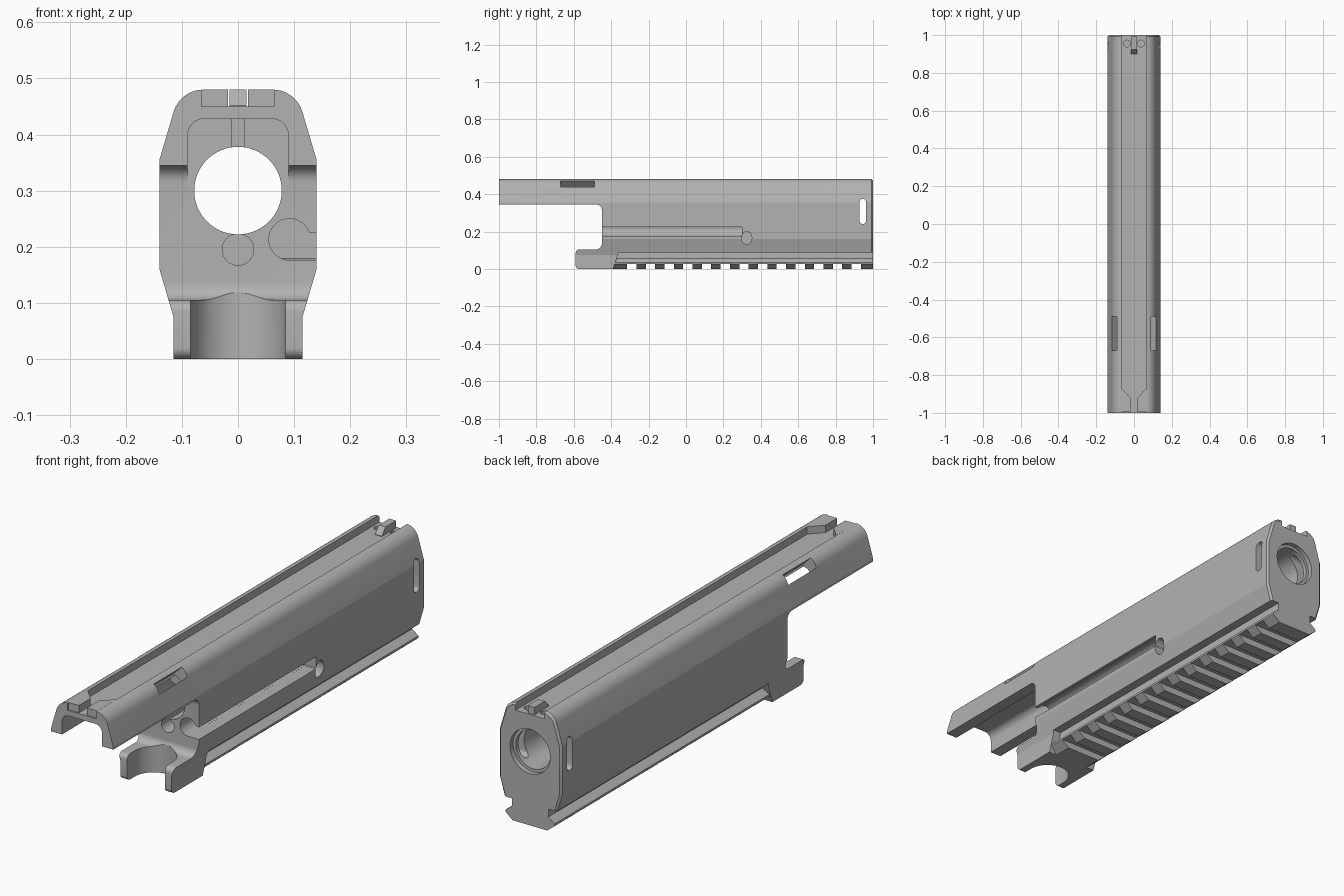
import bpy, bmesh
from math import radians, cos, sin, pi

if "Cube" in bpy.data.objects:
    bpy.data.objects.remove(bpy.data.objects["Cube"])

grey = bpy.data.materials.new("plain_grey")
grey.use_nodes = True
COLOUR = (0.45, 0.45, 0.45, 1)
grey.diffuse_color = COLOUR
grey.node_tree.nodes["Principled BSDF"].inputs["Base Color"].default_value = COLOUR


def arc(cx, cy, r, start, end, n=8):
    steps = [radians(start + (end - start) * i / n) for i in range(n + 1)]
    return [(cx + r * cos(t), cy + r * sin(t)) for t in steps]


def circle(cx, cy, r, n=48):
    return arc(cx, cy, r, 0, 360, n)[:-1]


def rect(u0, u1, v0, v1):
    return [(u0, v0), (u1, v0), (u1, v1), (u0, v1)]


def mirrored(pts):
    """Close a right-hand profile with its reflection."""
    return pts + [(-u, v) for u, v in reversed(pts)]


def flip(pts):
    return [(-u, v) for u, v in pts]


def prism(name, pts, axis, a, b, end_bevel=0):
    """Extrude a 2D outline along an axis from a to b."""
    place = {"x": lambda u, v, w: (w, u, v),
             "y": lambda u, v, w: (u, w, v),
             "z": lambda u, v, w: (u, v, w)}[axis]
    bm = bmesh.new()
    near = [bm.verts.new(place(u, v, a)) for u, v in pts]
    far = [bm.verts.new(place(u, v, b)) for u, v in pts]
    bm.faces.new(near)
    cap = bm.faces.new(far)
    for i in range(len(pts)):
        j = (i + 1) % len(pts)
        bm.faces.new((near[i], near[j], far[j], far[i]))
    bmesh.ops.recalc_face_normals(bm, faces=bm.faces)
    if end_bevel:
        bmesh.ops.bevel(bm, geom=list(cap.edges), offset=end_bevel,
                        segments=1, affect="EDGES")
    mesh = bpy.data.meshes.new(name)
    bm.to_mesh(mesh)
    bm.free()
    mesh.materials.append(grey)
    obj = bpy.data.objects.new(name, mesh)
    bpy.context.collection.objects.link(obj)
    return obj


def cut(target, pts, axis, a, b):
    cutter = prism("cutter", pts, axis, a, b)
    cutter.hide_render = True
    mod = target.modifiers.new("cut", "BOOLEAN")
    mod.operation = "DIFFERENCE"
    mod.solver = "EXACT"
    mod.object = cutter
    bpy.context.view_layer.objects.active = target
    bpy.ops.object.modifier_apply(modifier=mod.name)
    bpy.data.objects.remove(cutter)


# Main housing with sloped flanks and rounded shoulders
outline = [(0.115, 0), (0.115, 0.075), (0.14, 0.16), (0.14, 0.355)]
outline += arc(0.062, 0.425, 0.055, 18, 90)
housing = prism("housing", mirrored(outline), "y", -1, 1, 0.008)

# Open space under the front cover, above the rounded lower lip
notch = [(-1.1, 0.345)]
notch += arc(-0.48, 0.315, 0.03, 90, 0) + arc(-0.48, 0.135, 0.03, 0, -90)
notch += arc(-0.57, 0.085, 0.02, 90, 180) + arc(-0.57, 0.02, 0.02, 180, 270)
notch += [(-0.57, -0.1), (-1.1, -0.1)]
cut(housing, notch, "x", -0.3, 0.3)

# Hollow inside of the front cover
hollow = [(0.09, 0.25)] + arc(0.06, 0.398, 0.03, 0, 90)
cut(housing, mirrored(hollow), "y", -1.1, -0.4495)

# Space for the underside rail
cut(housing, [(-0.36, 0.088), (1.1, 0.088), (1.1, -0.1), (-0.424, -0.1)],
    "x", -0.3, 0.3)

# Curved cradle in the lower lip
cradle = [(0.085, -0.7)] + arc(0, -0.54, 0.085, 0, 180, 32) + [(-0.085, -0.7)]
cut(housing, cradle, "z", -0.1, 0.16)

# Main bore, its rear recess, the key slot and the small pin hole
cut(housing, circle(0, 0.3, 0.078, 64), "y", -1.2, 1.2)
cut(housing, circle(0, 0.3, 0.09, 64), "y", 0.98, 1.2)
cut(housing, rect(-0.012, 0.012, 0.35, 0.428), "y", -0.6, -0.35)
cut(housing, circle(0, 0.195, 0.028), "y", -0.6, -0.2)

# Keyhole channel along the left flank with a round end hole
cut(housing, circle(0.092, 0.213, 0.037), "y", -0.6, 0.3)
cut(housing, rect(0.09, 0.2, 0.176, 0.225), "y", -0.6, 0.3)
oval = [(0.325 + 0.027 * cos(t * pi / 16), 0.166 + 0.035 * sin(t * pi / 16))
        for t in range(32)]
cut(housing, oval, "x", 0.05, 0.3)

# Rounded slot through both flanks at the rear
slot = arc(0.945, 0.357, 0.018, 180, 0) + arc(0.945, 0.258, 0.018, 0, -180)
cut(housing, slot, "x", -0.3, 0.3)

# Long top groove and two small wells at its rear end
cut(housing, rect(-0.065, 0.065, 0.45, 0.6), "y", -1.1, 1.1)
for side in (-1, 1):
    cut(housing, circle(0.037 * side, 0.955, 0.018, 24), "z", 0.42, 0.5)

# Slanted windows through the shoulders of the cover
window = [(0.125, 0.447), (0.104, 0.485), (0.054, 0.435), (0.075, 0.397)]
for pts in (window, flip(window)):
    cut(housing, pts, "y", -0.67, -0.49)

# Dovetail rail with cross slots
rail_half = [(0.078, 0), (0.11, 0.026), (0.11, 0.035), (0.082, 0.056), (0.082, 0.1)]
rail = prism("underside_rail", mirrored(rail_half), "y", -0.4, 1)
for i in range(13):
    start = -0.315 + 0.1 * i
    cut(rail, rect(start, start + 0.05, -0.1, 0.027), "x", -0.3, 0.3)

# Paired blocks at the front of the groove
block = [(0.018, -0.995), (0.065, -0.995), (0.065, -0.87), (0.018, -0.92)]
blocks = [prism("front_block_left", block, "z", 0.44, 0.48),
          prism("front_block_right", flip(block), "z", 0.44, 0.48)]

# Ramped post at the rear of the groove
post = prism("rear_post", [(0.9, 0.44), (0.9, 0.452), (0.925, 0.48),
                           (0.992, 0.48), (0.992, 0.44)], "x", -0.015, 0.015)

# Smooth the rounded surfaces, keep hard edges
for obj in [housing, rail, post] + blocks:
    bpy.ops.object.select_all(action="DESELECT")
    obj.select_set(True)
    bpy.context.view_layer.objects.active = obj
    bpy.ops.object.shade_smooth_by_angle(angle=radians(16))
